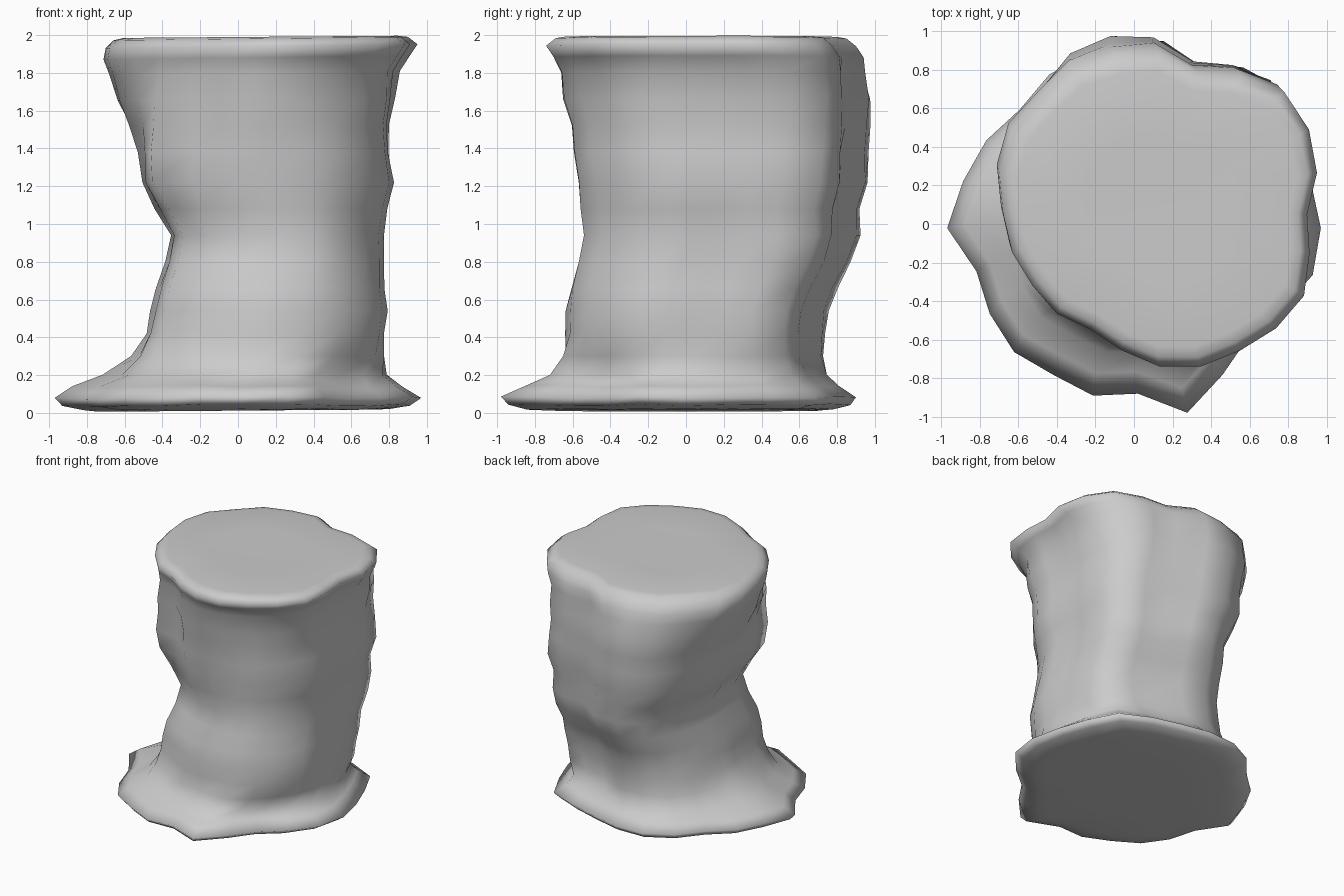
import bpy
import bmesh
import math
from mathutils import Vector, noise

old = bpy.data.objects.get("Cube")
if old:
    bpy.data.objects.remove(old, do_unlink=True)

# Polar outlines, radius in hundredths, counter-clockwise from +x
BASE = [93, 91, 92, 97, 91, 88, 90, 92, 90, 85, 89, 92,
        97, 85, 87, 89, 86, 88, 84, 97, 86, 79, 84, 92]
WAIST = [56, 58, 64, 72, 69, 67, 73, 77, 75, 67, 61, 57,
         56, 56, 62, 69, 69, 71, 71, 73, 71, 66, 63, 59]
CROWN = [77, 85, 90, 92, 85, 78, 87, 88, 90, 87, 89, 86,
         81, 79, 76, 75, 71, 75, 81, 84, 84, 86, 87, 81]

# Ring height, then left, right, front and back limits, in hundredths
RINGS = [
    (2, -82, 80, -84, 78),
    (4, -93, 91, -94, 87),
    (8, -97, 97, -98, 90),
    (14, -88, 87, -85, 81),
    (20, -71, 79, -72, 75),
    (30, -55, 78, -65, 73),
    (42, -48, 77, -62, 74),
    (54, -46, 79, -62, 75),
    (66, -43, 77, -61, 80),
    (80, -39, 78, -57, 88),
    (94, -36, 78, -54, 92),
    (108, -44, 79, -56, 92),
    (122, -51, 83, -57, 96),
    (138, -53, 81, -60, 96),
    (152, -57, 81, -61, 97),
    (166, -64, 84, -65, 97),
    (180, -68, 86, -66, 95),
    (188, -71, 91, -70, 94),
    (194, -70, 95, -74, 90),
    (198, -66, 90, -69, 85),
]

# Dents and bulges: angle, height, angular width, vertical reach, depth
LUMPS = [
    (240, 1.45, 8, 0.28, -0.05),
    (256, 1.45, 8, 0.35, 0.03),
    (223, 1.45, 12, 0.3, 0.06),
    (78, 1.0, 9, 0.8, -0.04),
    (112, 1.65, 12, 0.25, 0.02),
    (265, 0.48, 14, 0.08, 0.03),
    (357, 1.2, 9, 0.5, -0.03),
    (200, 0.3, 25, 0.12, 0.03),
]


def unit_outline(radii):
    """Turn polar radii into points that fill a unit square."""
    step = math.tau / len(radii)
    pts = [(r * math.cos(i * step), r * math.sin(i * step))
           for i, r in enumerate(radii)]
    lows = [min(axis) for axis in zip(*pts)]
    highs = [max(axis) for axis in zip(*pts)]
    return [[(p[a] - lows[a]) / (highs[a] - lows[a]) for a in (0, 1)]
            for p in pts]


def smooth_step(low, high, value):
    t = min(max((value - low) / (high - low), 0), 1)
    return t * t * (3 - 2 * t)


def lump_offset(angle, z):
    total = 0
    for centre, height, width, reach, depth in LUMPS:
        turn = (angle - centre + 180) % 360 - 180
        total += depth * math.exp(-(turn / width) ** 2
                                  - ((z - height) / reach) ** 2)
    return total


base, waist, crown = map(unit_outline, (BASE, WAIST, CROWN))
count = len(BASE)
bm = bmesh.new()


def make_ring(row):
    """One ring of the column, blended between the three outlines."""
    z, left, right, front, back = (value / 100 for value in row)
    low = 1 - smooth_step(0.1, 0.4, z)
    high = smooth_step(1.2, 1.9, z)
    body = smooth_step(0.12, 0.3, z) * (1 - smooth_step(1.8, 1.92, z))
    ring = []
    for i in range(count):
        u, v = (low * base[i][a] + high * crown[i][a]
                + (1 - low - high) * waist[i][a] for a in (0, 1))
        angle = i * 360 / count
        out = Vector((math.cos(math.radians(angle)),
                      math.sin(math.radians(angle)), 0))
        p = Vector((left + (right - left) * u, front + (back - front) * v, z))
        bump = lump_offset(angle, z) + 0.018 * noise.noise(p * 4)
        p += out * bump * body
        # uneven rims: the top leans up to the right, the base edge ripples
        p.z += 0.012 * p.x * high + 0.015 * low * noise.noise(p * 3)
        ring.append(bm.verts.new(p))
    return ring


def bridge(lower, upper):
    for i in range(count):
        j = (i + 1) % count
        bm.faces.new((lower[i], lower[j], upper[j], upper[i]))


def shrunk(ring, scale, z):
    """A smaller copy of a ring, used to fill an end."""
    middle = sum((v.co for v in ring), Vector()) / count
    result = []
    for v in ring:
        p = middle.lerp(v.co, scale)
        result.append(bm.verts.new((p.x, p.y, z + 0.008 * p.x)))
    return result


rings = [make_ring(row) for row in RINGS]

# Flat ends
top = [shrunk(rings[-1], 0.93, 1.99), shrunk(rings[-1], 0.5, 1.985)]
bottom = [shrunk(rings[0], 0.5, 0.012), shrunk(rings[0], 0.9, 0.012)]
stack = bottom + rings + top
for lower, upper in zip(stack, stack[1:]):
    bridge(lower, upper)
bm.faces.new(stack[-1])
bm.faces.new(list(reversed(stack[0])))
bmesh.ops.recalc_face_normals(bm, faces=bm.faces)

mesh = bpy.data.meshes.new("rock_column")
bm.to_mesh(mesh)
bm.free()
mesh.shade_smooth()
column = bpy.data.objects.new("rock_column", mesh)
bpy.context.collection.objects.link(column)

# Stone colour
stone = bpy.data.materials.new("grey_stone")
stone.use_nodes = True
colour = (0.6, 0.6, 0.6, 1)
stone.diffuse_color = colour
stone.node_tree.nodes["Principled BSDF"].inputs["Base Color"].default_value = colour
mesh.materials.append(stone)
